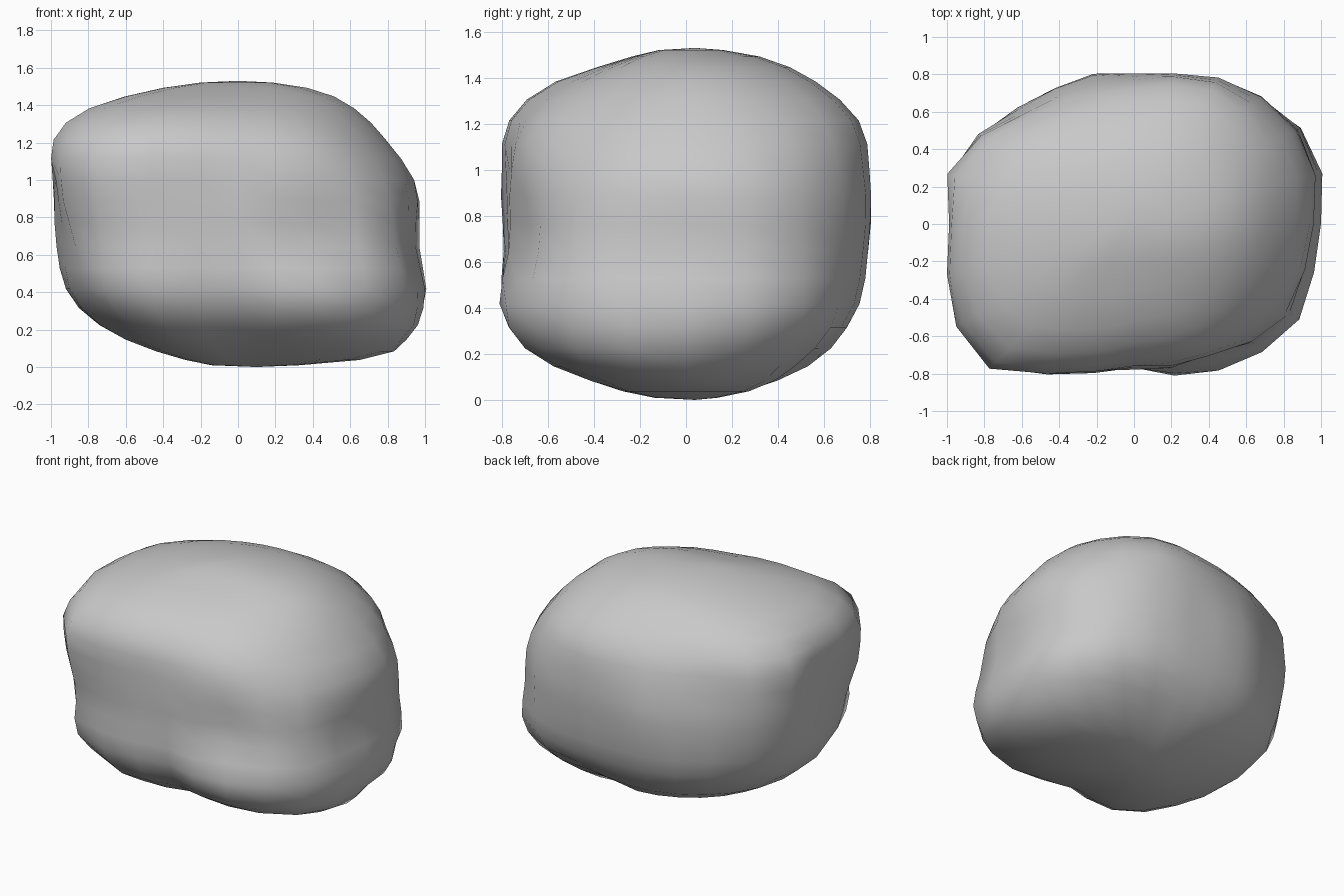
import bpy
import bmesh
import math

default_cube = bpy.data.objects.get("Cube")
if default_cube:
    bpy.data.objects.remove(default_cube, do_unlink=True)

HALF_HEIGHT = 0.765

# Boulder sections: polar angle from the underside -> radius every 30 degrees
SECTIONS = {
    18: (.65, .50, .29, .26, .25, .26, .28, .29, .29, .25, .29, .50),
    36: (.90, .81, .54, .53, .53, .56, .60, .64, .66, .53, .66, .87),
    54: (.99, .99, .78, .70, .74, .80, .85, .88, .88, .71, .87, 1.0),
    81: (.95, 1.01, .89, .79, .83, .93, .97, 1.0, .91, .77, .83, .98),
    108: (.94, .97, .89, .79, .82, .95, .97, 1.09, .92, .77, .83, .90),
    126: (.79, .84, .83, .73, .75, .90, .97, 1.05, .88, .72, .74, .76),
    144: (.62, .63, .62, .55, .57, .69, .79, .82, .65, .52, .52, .56),
    162: (.37, .37, .34, .32, .33, .36, .40, .39, .26, .22, .23, .30),
}
LEVELS = list(SECTIONS)

# Local corners and dents: compass direction, polar angle, height
BUMPS = [
    (165, 115, .07), (165, 78, .03), (225, 115, .06), (225, 135, .03),
    (225, 70, .08), (135, 110, -.04), (195, 95, -.05), (255, 95, -.03),
    (285, 66, .035), (300, 60, .02), (300, 88, -.05), (345, 75, -.03),
    (15, 92, .02), (15, 54, .02), (75, 92, -.015), (105, 88, .025),
]


def cubic(a, b, c, d, t):
    """Smooth blend from b to c, with a and d as outer neighbours."""
    return b + 0.5 * t * (c - a + t * (2*a - 5*b + 4*c - d + t * (3*(b - c) + d - a)))


def around(level, direction):
    """Radius of one section in one direction, relative to a sphere."""
    radii = SECTIONS[level]
    count = len(radii)
    position = direction * count / 360
    i = math.floor(position + 1e-6)
    neighbours = [radii[(i + k) % count] for k in (-1, 0, 1, 2)]
    return cubic(*neighbours, position - i) / math.sin(math.radians(level))


def stretch(polar, direction):
    """Horizontal stretch of the sphere in one direction."""
    polar = min(max(polar, LEVELS[0]), LEVELS[-1])
    last = len(LEVELS) - 1
    i = max(k for k in range(last) if LEVELS[k] <= polar)
    t = (polar - LEVELS[i]) / (LEVELS[i + 1] - LEVELS[i])
    neighbours = [around(LEVELS[min(max(i + k, 0), last)], direction)
                  for k in (-1, 0, 1, 2)]
    return cubic(*neighbours, t)


def bump(polar, direction):
    """Sum of the local corners and dents at one point."""
    total = 0
    for centre, level, height in BUMPS:
        across = (direction - centre + 180) % 360 - 180
        total += height * math.exp(-(across / 10) ** 2 - ((polar - level) / 20) ** 2)
    return total


# Boulder body: a sphere pushed sideways ring by ring
bm = bmesh.new()
bmesh.ops.create_uvsphere(bm, u_segments=24, v_segments=20, radius=1)
for vert in bm.verts:
    x, y, z = vert.co
    ring = math.hypot(x, y)
    if ring < 1e-4:
        vert.co = (0.1 if z < 0 else 0, 0.04, HALF_HEIGHT * (1 + z))
        continue
    polar = math.degrees(math.acos(max(-1, min(1, -z))))
    direction = math.degrees(math.atan2(y, x)) % 360
    scale = stretch(polar, direction) + bump(polar, direction) / ring
    vert.co = (x * scale, y * scale, HALF_HEIGHT * (1 + z))
for face in bm.faces:
    face.smooth = True
bmesh.ops.recalc_face_normals(bm, faces=bm.faces)

mesh = bpy.data.meshes.new("boulder")
bm.to_mesh(mesh)
bm.free()
boulder = bpy.data.objects.new("boulder", mesh)
bpy.context.collection.objects.link(boulder)

# Stone colour
stone = bpy.data.materials.new("stone_grey")
stone.use_nodes = True
colour = (0.58, 0.58, 0.58, 1)
stone.diffuse_color = colour
stone.node_tree.nodes["Principled BSDF"].inputs["Base Color"].default_value = colour
mesh.materials.append(stone)
